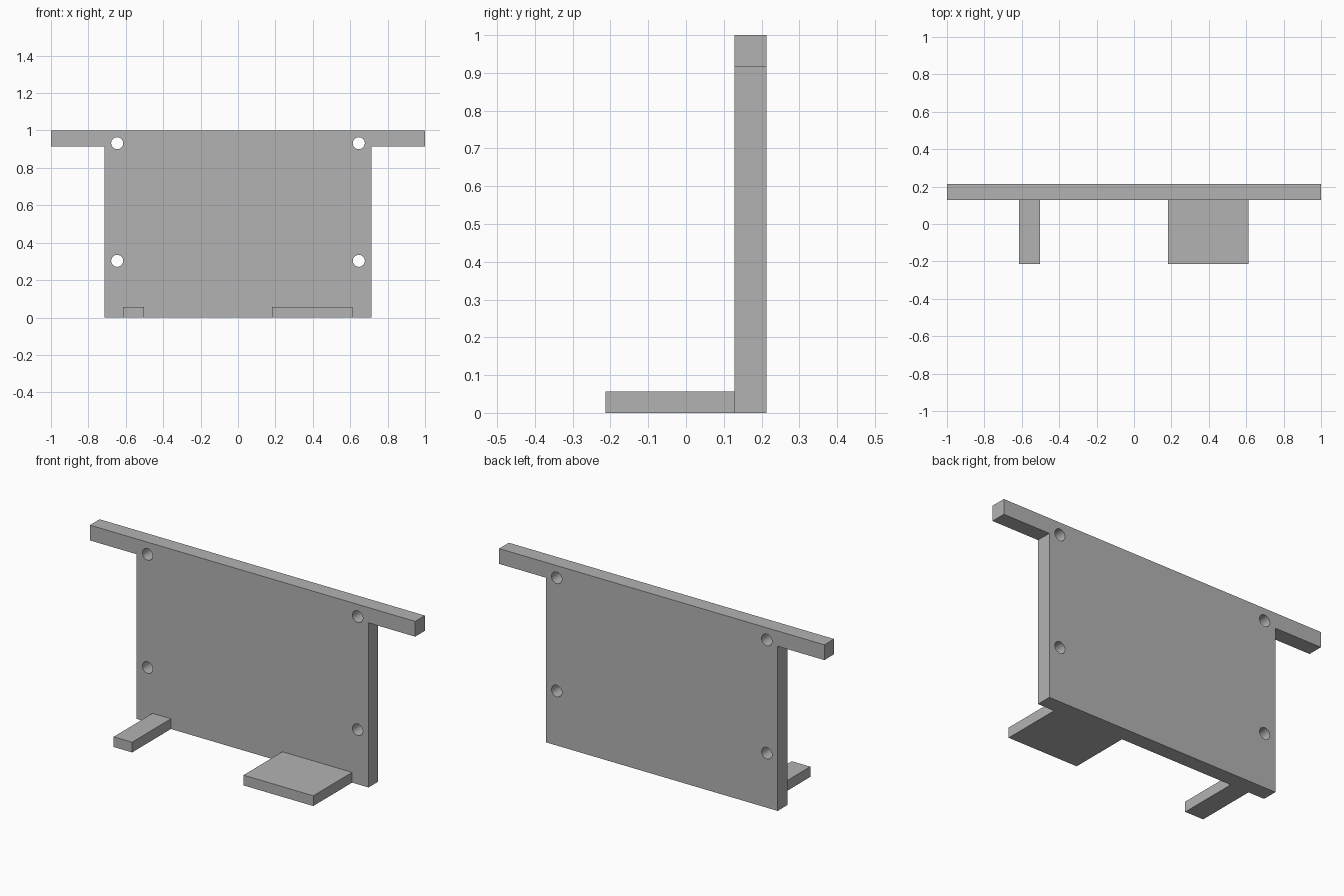
import bpy
import bmesh
from mathutils import Matrix

default = bpy.data.objects.get("Cube")
if default:
    bpy.data.objects.remove(default, do_unlink=True)

grey = bpy.data.materials.new("plain grey")
grey.use_nodes = True
colour = (0.45, 0.45, 0.45, 1)
grey.diffuse_color = colour
grey.node_tree.nodes["Principled BSDF"].inputs["Base Color"].default_value = colour

FRONT, BACK = 0.128, 0.213      # panel faces
WIDE, HALF = 1.0, 0.713         # half widths of top bar and panel
BAR_Z = 0.915                   # underside of the arms


def make_object(name, bm):
    bmesh.ops.recalc_face_normals(bm, faces=bm.faces[:])
    mesh = bpy.data.meshes.new(name)
    bm.to_mesh(mesh)
    bm.free()
    mesh.materials.append(grey)
    obj = bpy.data.objects.new(name, mesh)
    bpy.context.collection.objects.link(obj)
    return obj


def extrude_profile(name, points, y0, y1):
    bm = bmesh.new()
    face = bm.faces.new([bm.verts.new((x, y0, z)) for x, z in points])
    result = bmesh.ops.extrude_face_region(bm, geom=[face], use_keep_orig=True)
    moved = [v for v in result["geom"] if isinstance(v, bmesh.types.BMVert)]
    bmesh.ops.translate(bm, verts=moved, vec=(0, y1 - y0, 0))
    return make_object(name, bm)


# T-shaped back panel with side arms
right_half = [(HALF, 0), (HALF, BAR_Z), (WIDE, BAR_Z), (WIDE, 1)]
outline = right_half + [(-x, z) for x, z in reversed(right_half)]
panel = extrude_profile("back_panel", outline, FRONT, BACK)

# Four screw holes
bm = bmesh.new()
for x in (-0.646, 0.646):
    for z in (0.303, 0.932):
        place = Matrix.Translation((x, (FRONT + BACK) / 2, z)) @ Matrix.Rotation(1.570796, 4, "X")
        bmesh.ops.create_cone(bm, cap_ends=True, segments=32, radius1=0.032,
                              radius2=0.032, depth=0.3, matrix=place)
cutter = make_object("hole_cutter", bm)
cutter.hide_render = True
cut = panel.modifiers.new("screw_holes", "BOOLEAN")
cut.operation = "DIFFERENCE"
cut.solver = "EXACT"
cut.object = cutter
bpy.ops.object.select_all(action="DESELECT")
bpy.context.view_layer.objects.active = panel
panel.select_set(True)
bpy.ops.object.modifier_apply(modifier=cut.name)
bpy.data.objects.remove(cutter, do_unlink=True)
bpy.ops.object.shade_smooth_by_angle()

# Narrow and wide foot tabs reaching forward
for name, x0, x1 in (("narrow_foot", -0.615, -0.502), ("wide_foot", 0.183, 0.612)):
    extrude_profile(name, [(x0, 0), (x1, 0), (x1, 0.057), (x0, 0.057)], -BACK, FRONT)
